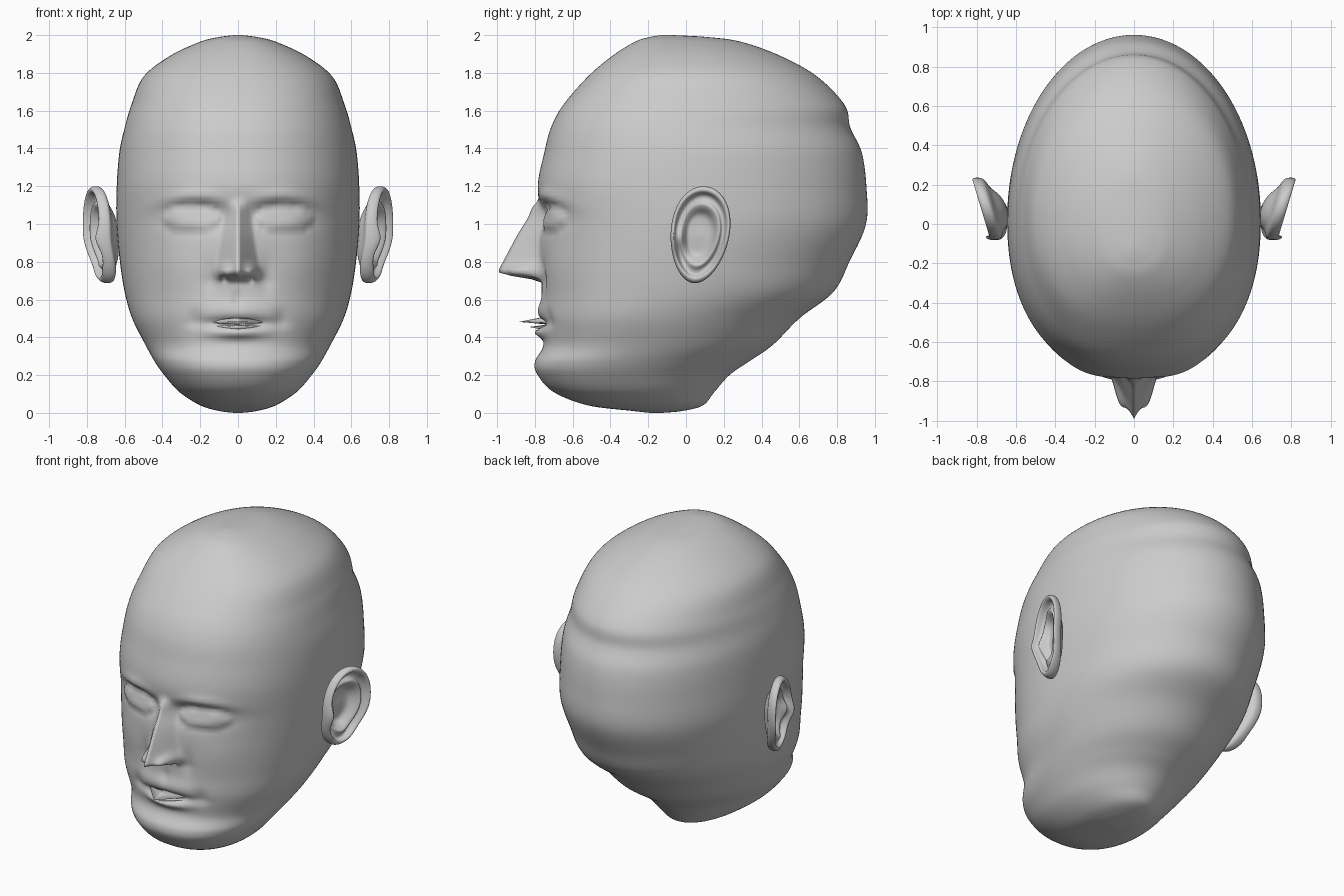
import bpy, bmesh, math
from math import sin, cos, pi, exp

cube = bpy.data.objects.get("Cube")
if cube:
    bpy.data.objects.remove(cube, do_unlink=True)

clay = bpy.data.materials.new("grey clay")
clay.use_nodes = True
tone = (0.6, 0.6, 0.6, 1)
clay.diffuse_color = tone
clay.node_tree.nodes["Principled BSDF"].inputs["Base Color"].default_value = tone


def bump(a, centre, width):
    return exp(-((a - centre) / width) ** 2)


def step(a, lo, hi):
    t = min(1, max(0, (a - lo) / (hi - lo)))
    return t * t * (3 - 2 * t)


def spline(rows, t):
    """Smooth interpolation through table rows."""
    i = min(int(t), len(rows) - 2)
    f = t - i
    p = [rows[min(max(i + k, 0), len(rows) - 1)] for k in (-1, 0, 1, 2)]
    return [b + f * ((c - a) / 2 + f * (a - 2.5 * b + 2 * c - d / 2 + f * (1.5 * (b - c) + (d - a) / 2)))
            for a, b, c, d in zip(*p)]


def loft(name, rings, cap_start=True, cap_end=True, closed=True):
    """Skin a list of equal rings of points, closing the ends with a fan."""
    bm = bmesh.new()
    loops = [[bm.verts.new(p) for p in ring] for ring in rings]
    n = len(loops[0])
    for lo, hi in zip(loops, loops[1:]):
        for j in range(n if closed else n - 1):
            k = (j + 1) % n
            bm.faces.new((lo[j], lo[k], hi[k], hi[j]))
    for use, loop in ((cap_start, loops[0]), (cap_end, loops[-1])):
        if use:
            bm.faces.new(loop)
    bmesh.ops.recalc_face_normals(bm, faces=bm.faces)
    mesh = bpy.data.meshes.new(name)
    bm.to_mesh(mesh)
    bm.free()
    mesh.materials.append(clay)
    mesh.polygons.foreach_set("use_smooth", [True] * len(mesh.polygons))
    obj = bpy.data.objects.new(name, mesh)
    bpy.context.collection.objects.link(obj)
    return obj


# Skull contour: height, half width, front y, back y
SKULL = [
    (0, .02, -.19, -.13), (.01, .1, -.28, -.02), (.04, .2, -.52, .09),
    (.11, .31, -.7, .15), (.2, .39, -.785, .23), (.27, .44, -.8, .33),
    (.36, .49, -.755, .46), (.5, .56, -.765, .6), (.64, .6, -.765, .78),
    (.8, .625, -.765, .865), (1, .643, -.77, .953), (1.2, .642, -.785, .955),
    (1.38, .628, -.75, .93), (1.51, .6, -.715, .87), (1.63, .565, -.65, .84),
    (1.78, .5, -.52, .695), (1.89, .36, -.39, .5), (1.965, .2, -.27, .29),
    (1.99, .1, -.19, .11), (2, .02, -.13, -.07)]


def face_relief(x, z):
    """How far the face stands out towards the front."""
    a = abs(x)
    d = 0
    # nose: narrow ridge that deepens and widens down to the tip
    drop = min(1, max(0, (1.13 - z) / .37))
    under = step(z, .69, .745)
    ridge = .025 * step(drop, 0, .15) + .165 * drop
    half = .032 + .035 * drop
    d += ridge * under * max(0, 1 - a / (half * 1.7)) ** 1.15
    d += .035 * drop * under * bump(a, 0, .13)
    # nostril wings and openings
    d += .07 * bump(a, .075, .035) * bump(z, .745, .035)
    d -= .05 * bump(a, .07, .018) * bump(z, .712, .014)
    # groove beside each wing and between nose and lip
    d -= .015 * bump(a, .15, .04) * bump(z, .72, .08)
    d -= .01 * bump(a, 0, .03) * bump(z, .6, .05)
    # eye sockets, closed lids, lid slit and brows
    d -= .055 * bump(a, .2, .17) * bump(z, 1.05, .075)
    lid = ((a - .245) / .16) ** 2 + ((z - 1.025) / .068) ** 2
    if lid < 1:
        d += .045 * (1 - lid) ** .6
    d -= .012 * bump(a, .25, .13) * bump(z, .985 + .5 * (a - .25) ** 2, .012)
    d += .022 * bump(a, .25, .17) * bump(z, 1.145 - .8 * (a - .23) ** 2, .035)
    # mouth area, lower lip and chin
    d += .02 * bump(a, 0, .2) * bump(z, .54, .05)
    d -= .03 * bump(a, 0, .18) * bump(z, .475, .022)
    d += .045 * bump(a, 0, .13) * bump(z, .425, .028)
    d -= .012 * bump(a, .23, .04) * bump(z, .5, .05)
    d += .01 * bump(a, .33, .14) * bump(z, .78, .12)
    return d


# Head: lofted egg-shaped rings, denser towards the face
rings, columns, per_row = [], 192, 9
for i in range((len(SKULL) - 1) * per_row + 1):
    z, w, front, back = spline(SKULL, i / per_row)
    mid = front + .46 * (back - front)
    ring = []
    for j in range(columns):
        t = 2 * pi * j / columns
        t -= .6 * sin(t)
        s, c = sin(t), cos(t)
        power = 2 / (2.25 if c > 0 else 2)
        x = w * math.copysign(abs(s) ** power, s)
        y = mid - abs(c) ** power * (mid - front) if c > 0 else mid + abs(c) ** power * (back - mid)
        if c > 0:
            y -= face_relief(x, z) * step(c, 0, .35)
        ring.append((x, y, z))
    rings.append(ring)
loft("head", rings)

# Lips: two thin leaves meeting at a pointed centre
for name, top, tip_z, low, reach in (("upper_lip", .512, .482, .468, .125),
                                     ("lower_lip", .468, .455, .435, .07)):
    sections = []
    for i in range(33):
        x = -.19 + .38 * i / 32
        fade = max(.03, 1 - (x / .19) ** 2)
        base = -.735 + .9 * x * x
        tip = base - .025 * fade - reach * max(0, 1 - abs(x) / .15) ** 1.2
        sections.append([(x, base, .475 + (top - .475) * fade),
                         (x, tip, .475 + (tip_z - .475) * fade),
                         (x, base, .475 + (low - .475) * fade)])
    loft(name, sections)

# Ear section from bowl centre, over the rim, round to the back: radius, height
EAR = [(.03, -.055), (.25, -.055), (.42, -.045), (.55, -.005), (.64, .008),
       (.73, -.012), (.82, -.008), (.89, .025), (.96, .028), (1, .008),
       (.98, -.02), (.88, -.035), (.7, -.05), (.45, -.085), (.2, -.1), (.03, -.1)]


def ear(name, side):
    rings = []
    for i in range((len(EAR) - 1) * 3 + 1):
        r, h = spline(EAR, i / 3)
        outside = i <= 27
        ring = []
        for j in range(64):
            t = 2 * pi * j / 64
            u = .155 * r * cos(t) * (1 + .12 * sin(t))
            v = .258 * r * sin(t)
            y = .073 + u * .99 + v * .14
            z = .943 + v * .99 - u * .14
            x = .745 + .3 * (y - .07) - .05 * step(.95 - z, 0, .28) + h
            if outside:
                # bowl opens forward, tragus flap in front, soft lobe
                x -= .025 * bump(r, .6, .15) * step(-cos(t), -.1, .8)
                x += .035 * bump(u, -.115, .035) * bump(v, -.03, .06)
                x += .025 * bump(v, -.19, .05) * bump(u, 0, .08)
            ring.append((side * x, y, z))
        rings.append(ring)
    loft(name, rings)


ear("left_ear", 1)
ear("right_ear", -1)
